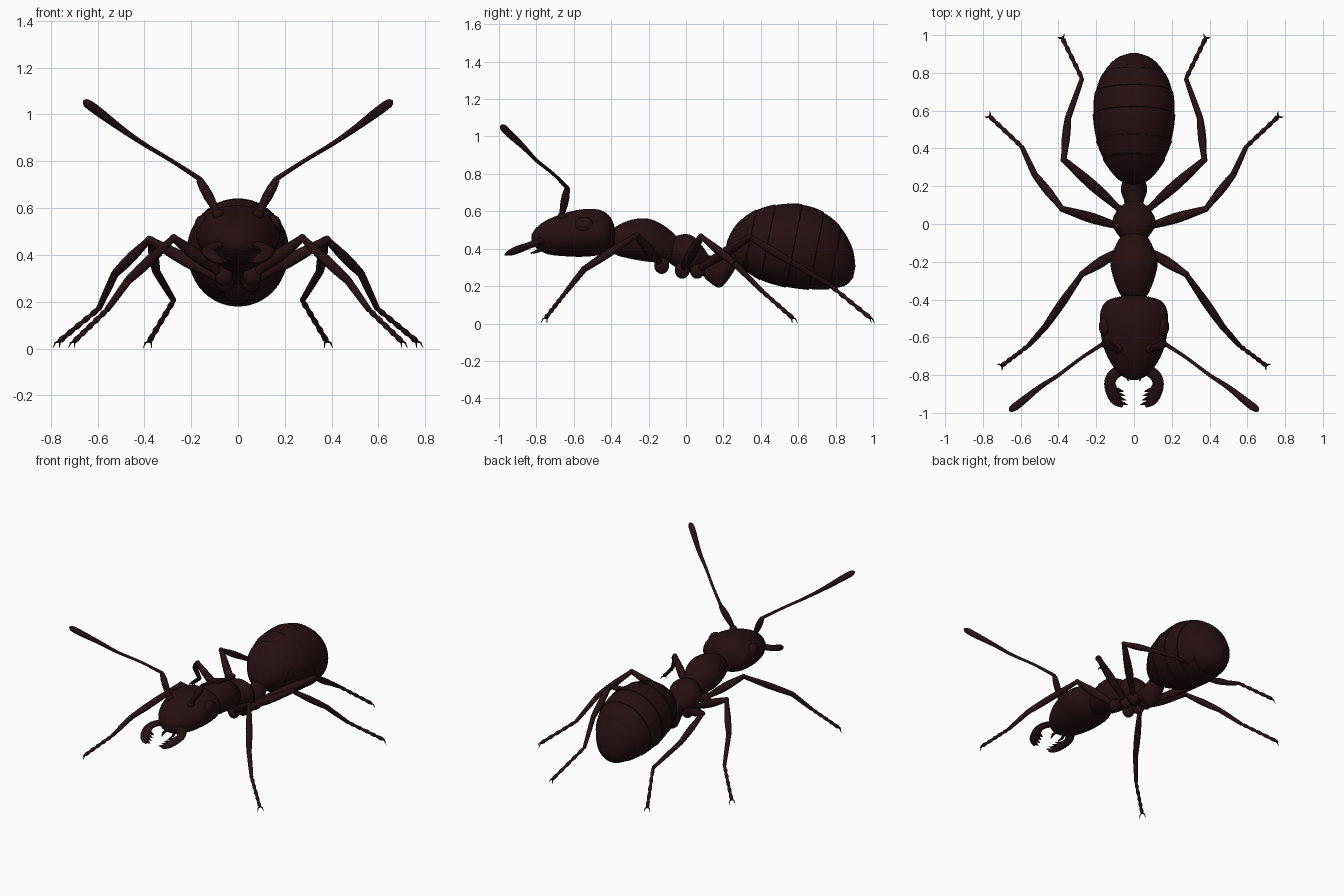
import bpy, bmesh, math
from mathutils import Vector

cube = bpy.data.objects.get("Cube")
if cube:
    bpy.data.objects.remove(cube, do_unlink=True)

mat = bpy.data.materials.new("dark red brown")
mat.use_nodes = True
COLOUR = (0.02, 0.005, 0.0055, 1)
mat.diffuse_color = COLOUR
mat.node_tree.nodes["Principled BSDF"].inputs["Base Color"].default_value = COLOUR


def finish(name, bm):
    bmesh.ops.recalc_face_normals(bm, faces=bm.faces)
    mesh = bpy.data.meshes.new(name)
    bm.to_mesh(mesh)
    bm.free()
    mesh.materials.append(mat)
    obj = bpy.data.objects.new(name, mesh)
    bpy.context.collection.objects.link(obj)
    bpy.ops.object.select_all(action='DESELECT')
    obj.select_set(True)
    bpy.context.view_layer.objects.active = obj
    bpy.ops.object.shade_smooth_by_angle(angle=math.radians(40))
    return obj


def skin(bm, rings):
    """Bridge rings of points into a closed skin."""
    rows = [[bm.verts.new(p) for p in ring] for ring in rings]
    n = len(rows[0])
    for a, b in zip(rows, rows[1:]):
        for i in range(n):
            j = (i + 1) % n
            bm.faces.new((a[i], a[j], b[j], b[i]))
    bm.faces.new(rows[0])
    bm.faces.new(rows[-1])


def spline(keys, steps):
    """Smooth interpolation through tuples of any length."""
    k = [keys[0]] + list(keys) + [keys[-1]]
    out = []
    for i in range(1, len(k) - 2):
        for s in range(steps):
            t = s / steps
            out.append(tuple(
                b + 0.5 * t * (c - a + t * (2*a - 5*b + 4*c - d + t * (3*(b - c) + d - a)))
                for a, b, c, d in zip(k[i-1], k[i], k[i+1], k[i+2])))
    return out + [keys[-1]]


def body(name, keys, shear=0.0, steps=5, sides=36, seams=()):
    """Loft along y; keys are (y, z centre, half width, half height)."""
    rings = []
    cuts = [keys[0][0]] + list(seams) + [keys[-1][0]]
    samples = spline(keys, steps)

    def add(y, z, w, h, scale):
        ring = []
        for i in range(sides):
            a = math.tau * i / sides
            dz = h * scale * math.sin(a)
            ring.append((w * scale * math.cos(a), y + shear * dz, z + dz))
        rings.append(ring)

    for p, q in zip(samples, samples[1:] + [None]):
        seg = max(i for i, c in enumerate(cuts[:-1]) if p[0] >= c - 1e-6)
        f = (p[0] - cuts[seg]) / (cuts[seg + 1] - cuts[seg])
        add(*p, 0.985 + 0.02 * f if seams else 1)
        # plate edge: a small step down to the next plate
        for s in seams:
            if q and p[0] < s <= q[0]:
                t = (s - p[0]) / (q[0] - p[0])
                m = [a + (b - a) * t for a, b in zip(p, q)]
                add(m[0] - 0.004, *m[1:], 1.008)
                add(m[0] - 0.001, *m[1:], 0.972)
    bm = bmesh.new()
    skin(bm, rings)
    return finish(name, bm)


def tube(bm, keys, sides=12, flat=1.0):
    """Tube along keys (x, y, z, radius); flat squashes it vertically."""
    pts = [Vector(k[:3]) for k in keys]
    rings = []
    for i, p in enumerate(pts):
        d = (pts[min(i + 1, len(pts) - 1)] - pts[max(i - 1, 0)]).normalized()
        u = d.cross(Vector((0, 0, 1))).normalized()
        v = u.cross(d)
        r = keys[i][3]
        rings.append([p + u * r * math.cos(math.tau * j / sides)
                      + v * r * flat * math.sin(math.tau * j / sides) for j in range(sides)])
    skin(bm, rings)


def limb(bm, a, b, radii, sides=12):
    """Straight limb section with radii spread evenly from a to b."""
    a, b = Vector(a), Vector(b)
    n = len(radii) - 1
    tube(bm, [(*a.lerp(b, i / n), r) for i, r in enumerate(radii)], sides)


def ball(bm, centre, size):
    made = bmesh.ops.create_uvsphere(bm, u_segments=20, v_segments=12, radius=1)
    for v in made["verts"]:
        v.co = Vector([c + s * q for c, s, q in zip(centre, size, v.co)])


# Trunk of the body
body("head", [(-.825, .455, .02, .02), (-.80, .458, .07, .055), (-.74, .463, .12, .092),
              (-.65, .475, .162, .115), (-.55, .484, .178, .127), (-.46, .487, .176, .12),
              (-.405, .482, .14, .088), (-.378, .472, .05, .035)])
body("neck", [(-.43, .45, .06, .06), (-.38, .44, .06, .06), (-.32, .44, .07, .07)])
body("front_thorax", [(-.39, .44, .05, .05), (-.37, .443, .075, .078), (-.29, .45, .108, .105),
                      (-.20, .445, .125, .115), (-.12, .425, .10, .10), (-.06, .40, .065, .075),
                      (-.03, .39, .03, .04)])
body("rear_thorax", [(-.10, .385, .045, .05), (-.07, .385, .075, .075), (-.01, .378, .113, .10),
                     (.04, .37, .108, .095), (.09, .345, .07, .065), (.13, .32, .03, .03)])
body("waist", [(.05, .345, .04, .04), (.08, .325, .052, .055), (.12, .295, .052, .07),
               (.18, .28, .07, .088), (.23, .315, .06, .075), (.28, .37, .05, .05)])
body("abdomen", [(.215, .415, .03, .03), (.235, .425, .08, .08), (.27, .435, .115, .12),
                 (.34, .445, .162, .162), (.45, .432, .202, .206), (.58, .415, .217, .222),
                 (.70, .387, .206, .206), (.80, .347, .163, .163), (.87, .302, .10, .10),
                 (.90, .275, .03, .03)],
     shear=.2, steps=6, sides=48, seams=(.345, .44, .58, .70, .80))

# Legs: hip, knee, shin end, ankle, foot tip
LEGS = {
    "front": [(.06, -.13, .31), (.275, -.265, .472), (.47, -.545, .29), (.56, -.645, .165), (.70, -.75, .03)],
    "middle": [(.055, -.02, .285), (.38, .08, .465), (.525, .26, .32), (.595, .41, .17), (.765, .57, .03)],
    "hind": [(.055, .06, .285), (.372, .34, .462), (.35, .56, .33), (.275, .77, .205), (.38, .985, .03)],
}

for side, s in (("left", 1), ("right", -1)):
    def m(p):
        return (s * p[0], *p[1:])

    for name, points in LEGS.items():
        hip, knee, shin, ankle, tip = [Vector(m(p)) for p in points]
        bm = bmesh.new()
        ball(bm, hip, (.04, .04, .045))
        limb(bm, hip, knee, (.016, .019, .025, .028, .026, .021, .016))
        ball(bm, knee, (.017, .017, .017))
        limb(bm, knee, shin, (.014, .018, .022, .021, .017))
        limb(bm, shin, ankle, (.017, .015, .012))
        # Jointed foot
        for i in range(5):
            limb(bm, ankle.lerp(tip, i / 5), ankle.lerp(tip, (i + 1) / 5), (.008, .011, .013, .009), 10)
        # Pair of claws
        out = (tip - ankle).normalized()
        across = out.cross(Vector((0, 0, 1))).normalized()
        for c in (1, -1):
            mid = tip + out * .008 + across * c * .014
            end = mid + out * .012 + across * c * .006
            tube(bm, [(*tip, .005), (*mid, .004), (end.x, end.y, .002, .001)], 6)
        finish(f"{name}_leg_{side}", bm)

    # Antenna: thick base section and long club
    bm = bmesh.new()
    ball(bm, m((.085, -.66, .575)), (.025, .025, .022))
    limb(bm, m((.085, -.665, .575)), m((.165, -.635, .722)), (.012, .018, .022, .021, .015))
    lash = spline([(.16, -.632, .722, .011), (.28, -.71, .80, .009), (.40, -.80, .872, .010),
                   (.50, -.865, .94, .014), (.60, -.945, 1.015, .020), (.645, -.978, 1.048, .018),
                   (.66, -.988, 1.058, .004)], 4)
    tube(bm, [m(p) for p in lash])
    finish(f"antenna_{side}", bm)

    # Eye
    bm = bmesh.new()
    ball(bm, m((.152, -.545, .525)), (.034, .052, .045))
    finish(f"eye_{side}", bm)

    # Mandible with inner teeth
    bm = bmesh.new()
    jaw = spline([(.06, -.765, .445, .03), (.11, -.80, .432, .030), (.128, -.845, .415, .030),
                  (.11, -.90, .395, .034), (.088, -.94, .378, .026), (.062, -.967, .367, .006)], 4)
    tube(bm, [m(p) for p in jaw], 14, .6)
    for i in range(4):
        t = i / 3
        x, y, z = .095 - .02 * t, -.875 - .07 * t, .402 - .028 * t
        limb(bm, m((x, y, z)), m((x - .042, y - .012, z - .003)), (.011, .008, .001), 8)
    finish(f"mandible_{side}", bm)

    # Mouth feeler under the head
    bm = bmesh.new()
    tube(bm, [m(p) for p in ((.03, -.76, .40, .010), (.04, -.80, .385, .009), (.03, -.83, .375, .003))], 8)
    finish(f"mouth_feeler_{side}", bm)
